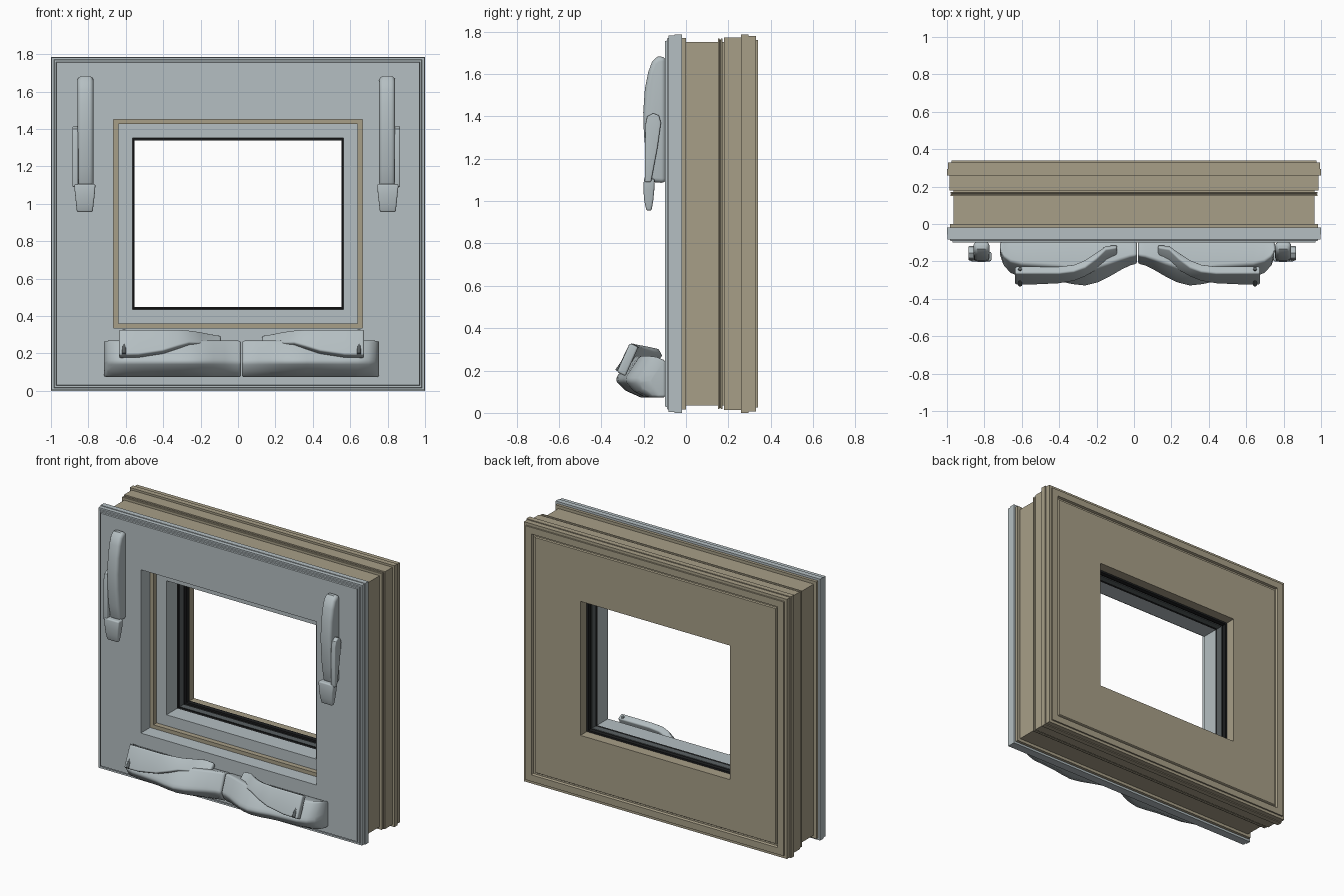
import bpy, bmesh, math
from mathutils import Vector

cube = bpy.data.objects.get("Cube")
if cube:
    bpy.data.objects.remove(cube, do_unlink=True)


def material(name, rgb):
    m = bpy.data.materials.new(name)
    m.use_nodes = True
    m.diffuse_color = (*rgb, 1)
    m.node_tree.nodes["Principled BSDF"].inputs["Base Color"].default_value = (*rgb, 1)
    return m


GREY = material("pale_grey", (0.46, 0.52, 0.54))
TAN = material("tan", (0.39, 0.345, 0.243))
BLACK = material("seal_black", (0.012, 0.013, 0.014))
DARK = material("dark_grey", (0.10, 0.115, 0.12))
MATS = [GREY, TAN, BLACK, DARK]
G, T, B, D = range(4)
HEIGHT = 1.786


def finish(name, bm, mats, smooth=True):
    bmesh.ops.recalc_face_normals(bm, faces=bm.faces)
    me = bpy.data.meshes.new(name)
    bm.to_mesh(me)
    bm.free()
    for m in mats:
        me.materials.append(m)
    ob = bpy.data.objects.new(name, me)
    bpy.context.collection.objects.link(ob)
    if smooth:
        bpy.ops.object.select_all(action='DESELECT')
        ob.select_set(True)
        bpy.context.view_layer.objects.active = ob
        bpy.ops.object.shade_smooth_by_angle(angle=math.radians(35))
    return ob


def picture_frame(name, profile):
    """Sweep a closed (inset, y, colour) profile round the rectangle."""
    bm = bmesh.new()
    loops = []
    for inset, y, _ in profile:
        w, lo, hi = 1 - inset, inset, HEIGHT - inset
        loops.append([bm.verts.new((x, y, z)) for x, z in
                      ((-w, lo), (w, lo), (w, hi), (-w, hi))])
    for i, (_, _, colour) in enumerate(profile):
        a, b = loops[i], loops[(i + 1) % len(loops)]
        for k in range(4):
            n = (k + 1) % 4
            bm.faces.new((a[k], a[n], b[n], b[k])).material_index = colour
    return finish(name, bm, MATS, smooth=False)


def loft(name, rings, bevel, mat, angle=40):
    """Join matching rings, cap both ends and round the sharp edges."""
    bm = bmesh.new()
    vs = [[bm.verts.new(p) for p in r] for r in rings]
    n = len(vs[0])
    for a, b in zip(vs, vs[1:]):
        for k in range(n):
            bm.faces.new((a[k], a[(k + 1) % n], b[(k + 1) % n], b[k]))
    bm.faces.new(vs[0])
    bm.faces.new(vs[-1])
    bmesh.ops.recalc_face_normals(bm, faces=bm.faces)
    sharp = [e for e in bm.edges if e.calc_face_angle(0) > math.radians(angle)]
    bmesh.ops.bevel(bm, geom=sharp, offset=bevel, segments=4, profile=0.5,
                    affect='EDGES', clamp_overlap=True)
    return finish(name, bm, [mat])


# Whole window surround: front plate, stepped sides, back panel, stepped reveal
picture_frame("window_frame", [
    (.335, -.10, G), (.03, -.10, G), (.028, -.09, G), (.018, -.09, G),
    (.015, -.083, G), (.004, -.083, G), (.004, -.055, G), (0, -.055, G),
    (0, -.02, G), (.015, -.02, T), (.015, 0, T), (.035, 0, T),
    (.035, .15, T), (.018, .15, T), (.018, .158, T), (.024, .16, T),
    (.024, .163, T), (.018, .165, T), (.018, .172, T), (.035, .172, T),
    (.035, .18, T), (.014, .18, T), (.014, .26, T), (0, .26, T),
    (0, .295, T), (.006, .295, T), (.006, .33, T), (.025, .33, T),
    (.025, .34, T), (.07, .34, T), (.075, .325, T), (.085, .325, T),
    (.09, .333, T), (.435, .333, T),
    # reveal from back to front
    (.435, .265, B), (.447, .265, B), (.447, .235, B), (.435, .235, B),
    (.435, .215, D), (.44, .215, D), (.44, .17, B), (.435, .17, B),
    (.435, .15, G), (.435, .035, G), (.36, .035, T), (.36, 0, T),
    (.335, 0, G),
])


def lock(side, s):
    """Sash lock: rounded housing and a side lever with a paddle."""
    cx = -.009
    housing = [(-.095, 1.085), (-.165, 1.09), (-.187, 1.2), (-.199, 1.32),
               (-.202, 1.42), (-.194, 1.53), (-.178, 1.61), (-.16, 1.66),
               (-.135, 1.682), (-.095, 1.682)]
    loft(side + "_lock_housing",
         [[(cx + s * u, y, z) for y, z in housing] for u in (.764, .849)],
         .022, GREY, angle=50)
    arm = [(-.165, 1.09), (-.195, 1.09), (-.194, 1.2), (-.192, 1.36),
           (-.183, 1.4), (-.155, 1.415), (-.128, 1.405), (-.118, 1.37),
           (-.135, 1.25)]
    loft(side + "_lock_arm",
         [[(cx + s * u, y, z) for y, z in arm] for u in (.845, .876)],
         .007, GREY, angle=50)
    # z, inner, outer, front, back
    stations = [(.955, .768, .852, -.187, -.163), (1.0, .763, .857, -.197, -.155),
                (1.05, .757, .862, -.201, -.15), (1.105, .753, .868, -.199, -.148)]
    loft(side + "_lock_paddle",
         [[(cx + s * a, f, z), (cx + s * b, f, z), (cx + s * b, k, z), (cx + s * a, k, z)]
          for z, a, b, f, k in stations], .009, GREY)


def crank(side, s):
    """Crank operator: wavy cover with a folded handle lying on its slope."""
    cx = .019
    cover = []
    for u, f in ((.002, -.215), (.04, -.225), (.09, -.25), (.15, -.285),
                 (.21, -.315), (.28, -.333), (.35, -.325), (.43, -.307),
                 (.52, -.297), (.62, -.288), (.68, -.265), (.715, -.225), (.735, -.165)):
        d = f + .095
        cover.append([(cx + s * u, y, z) for y, z in (
            (-.095, .073), (-.095 + d * .5, .073), (-.095 + d * .8, .105),
            (f, .152), (f + .012, .18), (-.095 + d * .62, .272), (-.095, .243))])
    loft(side + "_crank_cover", cover, .014, GREY, angle=30)

    # each handle station: front-low, front-high, back-high, back-low in (y, z)
    handle = [
        (.11, (-.198, .232), (-.125, .297), (-.11, .265), (-.18, .215)),
        (.17, (-.215, .248), (-.135, .307), (-.115, .275), (-.19, .225)),
        (.22, (-.25, .256), (-.185, .317), (-.15, .29), (-.21, .23)),
        (.28, (-.283, .257), (-.232, .325), (-.19, .302), (-.235, .23)),
        (.34, (-.307, .24), (-.255, .33), (-.215, .308), (-.26, .215)),
        (.42, (-.32, .215), (-.265, .33), (-.225, .31), (-.28, .195)),
        (.55, (-.326, .195), (-.265, .33), (-.225, .31), (-.286, .175)),
        (.655, (-.326, .193), (-.265, .33), (-.225, .31), (-.286, .173)),
    ]
    loft(side + "_crank_handle",
         [[(cx + s * u, y, z) for y, z in pts] for u, *pts in handle],
         .01, GREY)

    # pivot pin showing at both faces of the handle
    a = Vector((cx + s * .628, -.325, .197))
    b = Vector((cx + s * .628, -.238, .322))
    bpy.ops.mesh.primitive_cylinder_add(vertices=20, radius=.011,
                                        depth=(b - a).length, location=(a + b) / 2)
    pin = bpy.context.object
    pin.name = side + "_crank_pin"
    pin.rotation_euler = (b - a).to_track_quat('Z', 'Y').to_euler()
    pin.data.materials.append(DARK)


for side, s in (("left", 1), ("right", -1)):
    lock(side, s)
    crank(side, s)
